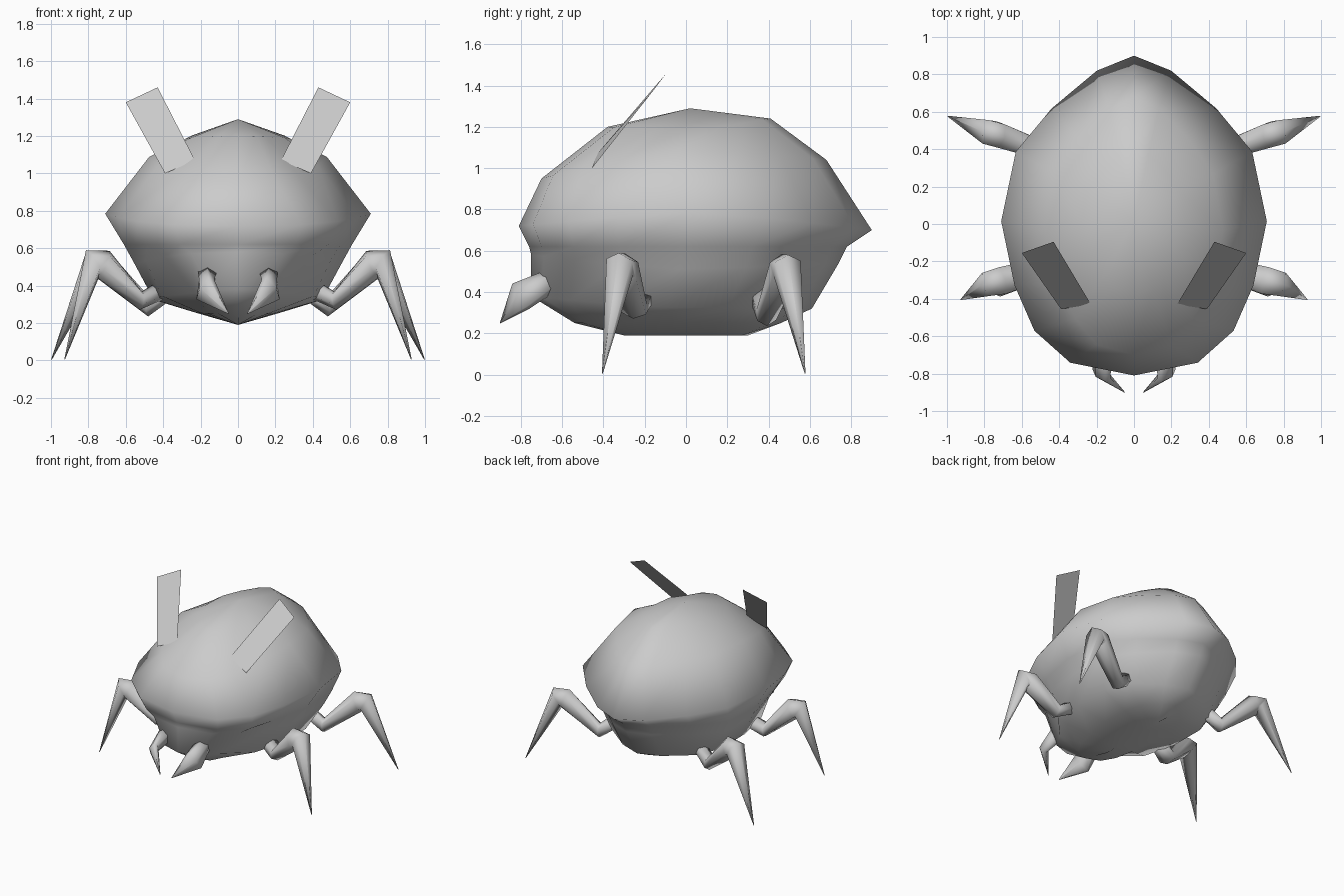
import bpy, bmesh, math
from mathutils import Vector

if "Cube" in bpy.data.objects:
    bpy.data.objects.remove(bpy.data.objects["Cube"])

grey = bpy.data.materials.new("shell grey")
grey.diffuse_color = (0.6, 0.6, 0.6, 1)
grey.use_nodes = True
grey.node_tree.nodes["Principled BSDF"].inputs["Base Color"].default_value = grey.diffuse_color


def make(name, rings, mirror=False):
    """Skin closed rings of equal point count into one smooth object."""
    bm = bmesh.new()
    loops = [[bm.verts.new(p) for p in ring] for ring in rings]
    n = len(loops[0])
    for a, b in zip(loops, loops[1:]):
        for i in range(n):
            j = (i + 1) % n
            bm.faces.new((a[i], a[j], b[j], b[i]))
    bm.faces.new(loops[0])
    bm.faces.new(loops[-1])
    bmesh.ops.remove_doubles(bm, verts=bm.verts, dist=0.0005)
    bmesh.ops.dissolve_degenerate(bm, edges=bm.edges, dist=0.0005)
    bmesh.ops.recalc_face_normals(bm, faces=bm.faces)
    return finish(name, bm, mirror)


def finish(name, bm, mirror):
    mesh = bpy.data.meshes.new(name)
    for f in bm.faces:
        f.smooth = True
    bm.to_mesh(mesh)
    bm.free()
    mesh.materials.append(grey)
    obj = bpy.data.objects.new(name, mesh)
    bpy.context.collection.objects.link(obj)
    if mirror:
        obj.modifiers.new("other side", 'MIRROR').use_clip = False
    return obj


# Egg-shaped plan outline, back to front: (width factor, length factor)
outline = [(0, 1), (.28, .906), (.62, .67), (.89, .4), (1, -.035),
           (.9, -.435), (.75, -.72), (.48, -.92), (0, -1)]
outline += [(-u, v) for u, v in outline[-2:0:-1]]


def body_ring(w, yf, yb, zf, zm, zb, front=1, back=1):
    pts = []
    for u, v in outline:
        end = zb if v > 0 else zf
        scale = front if v < -.5 else back if v > .1 else 1
        x = max(-w, min(w, u * w * scale))
        pts.append((x, (yf + yb) / 2 + v * (yb - yf) / 2, zm + (end - zm) * abs(v) ** 1.3))
    return pts


# Body: domed shell, overhanging rim, tucked belly and keel
make("body", [body_ring(*r) for r in (
    (0, .02, .02, 1.29, 1.29, 1.29),
    (.28, -.38, .41, 1.20, 1.185, 1.24, .75),
    (.475, -.70, .68, .95, 1.09, 1.04, .88),
    (.71, -.81, .90, .72, .785, .70),
    (.61, -.76, .78, .62, .62, .62, 1.06, 1.1),
    (.55, -.75, .74, .58, .51, .54, .95, 1.15),
    (.45, -.75, .61, .38, .325, .32, .68, 1.35),
    (.22, -.54, .46, .25, .255, .25, 1, 1.35),
    (0, -.30, .30, .19, .19, .19))])


def limb(name, path, sides=6):
    """Tapered tube along (x, y, z, in-plane radius, sideways radius)."""
    pts = [Vector(p[:3]) for p in path]
    side = (pts[1] - pts[0]).cross(pts[-1] - pts[-2]).normalized()
    rings = []
    for i, p in enumerate(path):
        d = Vector((0, 0, 0))
        if i > 0:
            d += (pts[i] - pts[i - 1]).normalized()
        if i < len(pts) - 1:
            d += (pts[i + 1] - pts[i]).normalized()
        up = side.cross(d).normalized()
        rings.append([pts[i] + up * p[3] * math.cos(t) + side * p[4] * math.sin(t)
                      for t in (2 * math.pi * k / sides for k in range(sides))])
    make(name, rings, True)


# Bent pointed legs
limb("rear_legs", [(.38, .36, .37, .05, .05), (.48, .39, .29, .055, .055),
                   (.72, .475, .51, .08, .075), (.775, .49, .515, .075, .075),
                   (.997, .577, .005, .002, .002)])
limb("front_legs", [(.40, -.21, .38, .05, .06), (.52, -.25, .32, .05, .07),
                    (.72, -.31, .515, .08, .085), (.775, -.32, .525, .075, .075),
                    (.927, -.405, .005, .002, .002)])

# Mouth pincers
limb("pincers", [(.16, -.655, .455, .06, .055), (.175, -.80, .38, .035, .085),
                 (.05, -.90, .25, .002, .002)])

# Flat antenna plates
bm = bmesh.new()
bm.faces.new([bm.verts.new(p) for p in (
    (.23, -.43, 1.07), (.39, -.455, 1.0), (.60, -.155, 1.38), (.43, -.095, 1.46))])
finish("antennae", bm, True)
